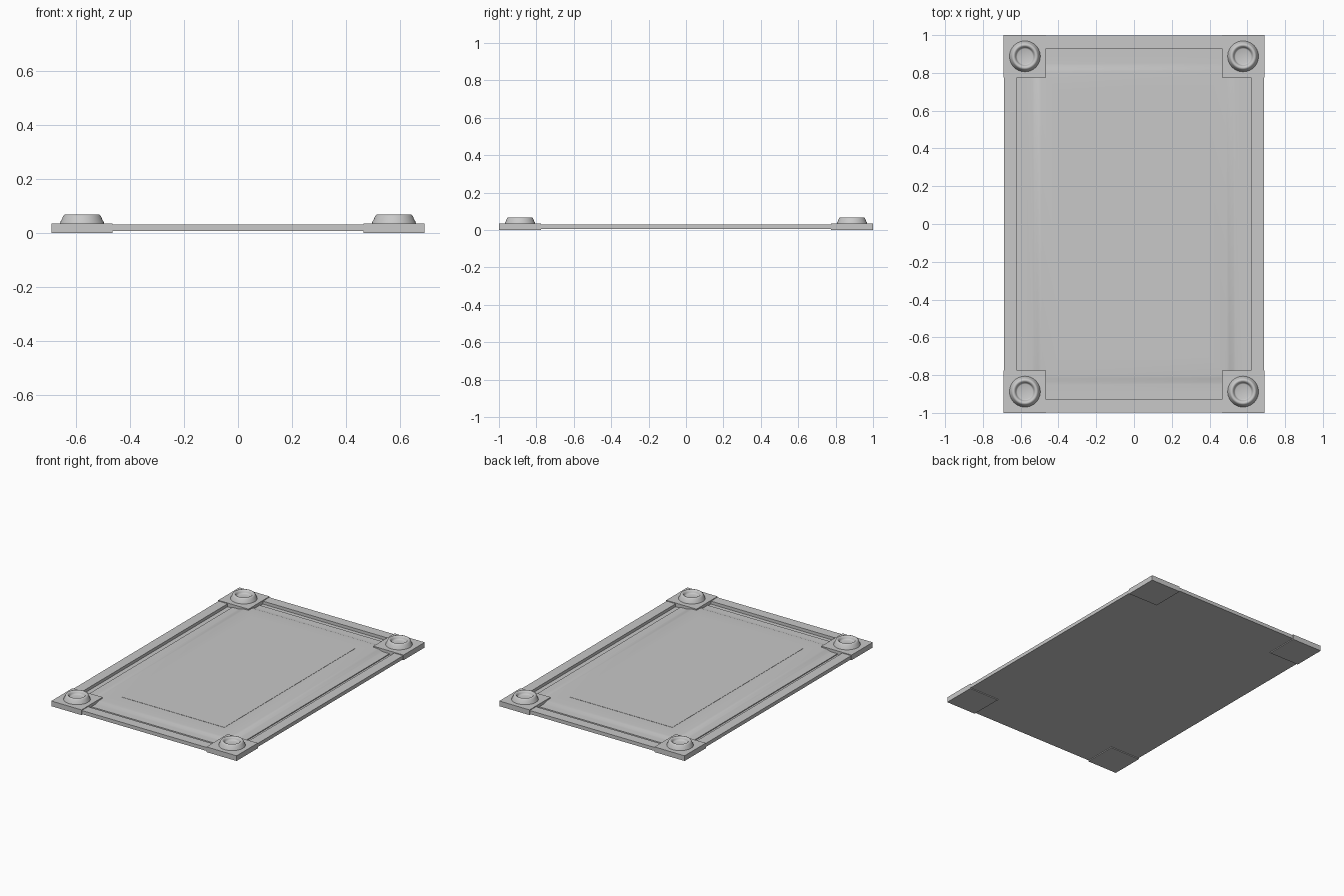
import bpy
import bmesh
import math

if "Cube" in bpy.data.objects:
    bpy.data.objects.remove(bpy.data.objects["Cube"])

HALF_X, HALF_Y = 0.69, 1.0
BLOCK = 0.225

grey = bpy.data.materials.new("plain_grey")
grey.use_nodes = True
COLOUR = (0.58, 0.58, 0.58, 1)
grey.diffuse_color = COLOUR
grey.node_tree.nodes["Principled BSDF"].inputs["Base Color"].default_value = COLOUR


def finish(name, bm, angle):
    bmesh.ops.recalc_face_normals(bm, faces=bm.faces)
    mesh = bpy.data.meshes.new(name)
    bm.to_mesh(mesh)
    bm.free()
    mesh.materials.append(grey)
    obj = bpy.data.objects.new(name, mesh)
    bpy.context.collection.objects.link(obj)
    bpy.ops.object.select_all(action="DESELECT")
    obj.select_set(True)
    bpy.context.view_layer.objects.active = obj
    bpy.ops.object.shade_smooth_by_angle(angle=math.radians(angle))
    return obj


def skin(bm, rings):
    """Bridge successive rings of vertices and cap both ends."""
    for a, b in zip(rings, rings[1:]):
        n = len(a)
        for i in range(n):
            j = (i + 1) % n
            bm.faces.new((a[i], a[j], b[j], b[i]))
    bm.faces.new(rings[0])
    bm.faces.new(rings[-1])


def nested_panel(name, profile):
    """Rectangular loops given as (inset from the outer edge, height)."""
    bm = bmesh.new()
    rings = []
    for inset, z in profile:
        x, y = HALF_X - inset, HALF_Y - inset
        rings.append([bm.verts.new((sx * x, sy * y, z))
                      for sx, sy in ((-1, -1), (1, -1), (1, 1), (-1, 1))])
    skin(bm, rings)
    return finish(name, bm, 35)


def lathe(name, profile, centre, sides=40):
    bm = bmesh.new()
    rings = []
    for r, z in profile:
        rings.append([bm.verts.new((centre[0] + r * math.cos(math.tau * i / sides),
                                    centre[1] + r * math.sin(math.tau * i / sides), z))
                      for i in range(sides)])
    skin(bm, rings)
    return finish(name, bm, 50)


# Frame rails, groove, raised panel with sloped border and flat field
nested_panel("framed_panel", [
    (0.003, 0.006), (0.003, 0.03), (0.07, 0.03), (0.07, 0.01),
    (0.105, 0.01), (0.105, 0.016), (0.15, 0.016), (0.165, 0.019),
    (0.182, 0.025), (0.2, 0.027), (0.305, 0.027), (0.305, 0.0285)])

# Corner blocks, each with a round dished rosette
ROSETTE = [(0.082, 0.034), (0.08, 0.041), (0.075, 0.049), (0.07, 0.062),
           (0.065, 0.067), (0.059, 0.068), (0.053, 0.065), (0.048, 0.055),
           (0.045, 0.047), (0.04, 0.045)]
for sx, side in ((-1, "right"), (1, "left")):
    for sy, end in ((-1, "front"), (1, "back")):
        cx = sx * (HALF_X - BLOCK / 2)
        cy = sy * (HALF_Y - BLOCK / 2)
        bm = bmesh.new()
        bmesh.ops.create_cube(bm, size=1)
        bmesh.ops.scale(bm, vec=(BLOCK, BLOCK, 0.035), verts=bm.verts)
        bmesh.ops.translate(bm, vec=(cx, cy, 0.0175), verts=bm.verts)
        finish(f"corner_block_{end}_{side}", bm, 30)
        lathe(f"rosette_{end}_{side}", ROSETTE, (cx, cy))
